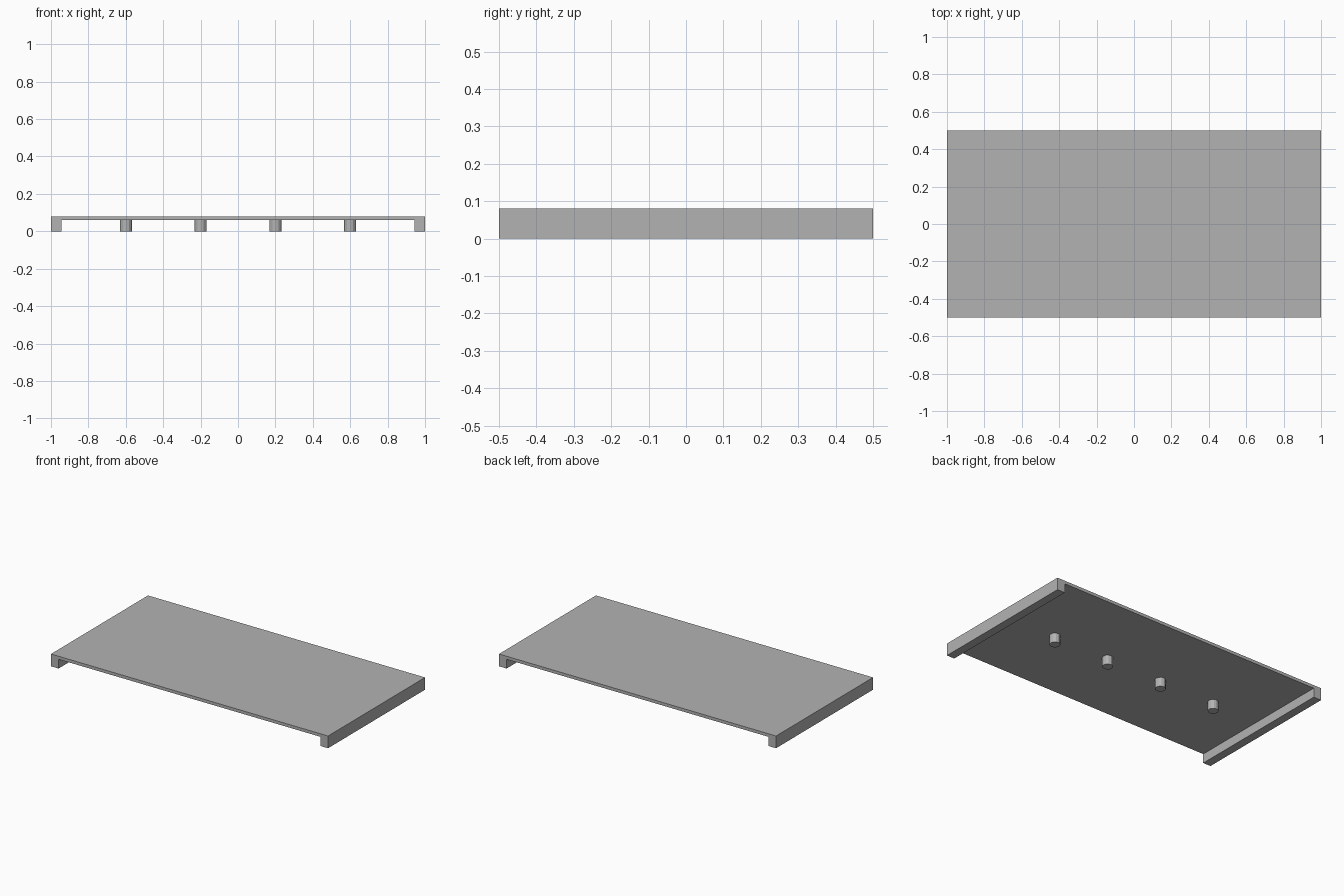
import bpy

cube = bpy.data.objects.get("Cube")
if cube:
    bpy.data.objects.remove(cube, do_unlink=True)

WIDTH, DEPTH, HEIGHT = 2.0, 1.0, 0.08
RIM, TOP = 0.055, 0.02          # side rail width, panel thickness
UNDERSIDE = HEIGHT - TOP

grey = bpy.data.materials.new("plain grey")
grey.use_nodes = True
colour = (0.45, 0.45, 0.45, 1)
grey.diffuse_color = colour
grey.node_tree.nodes["Principled BSDF"].inputs["Base Color"].default_value = colour


def extrude_profile(name, profile, depth):
    """Extrude an x/z outline along y, centred on y = 0."""
    n = len(profile)
    verts = [(x, y, z) for y in (-depth / 2, depth / 2) for x, z in profile]
    faces = [tuple(range(n)), tuple(reversed(range(n, 2 * n)))]
    for i in range(n):
        j = (i + 1) % n
        faces.append((j, i, i + n, j + n))
    mesh = bpy.data.meshes.new(name)
    mesh.from_pydata(verts, [], faces)
    mesh.materials.append(grey)
    obj = bpy.data.objects.new(name, mesh)
    bpy.context.collection.objects.link(obj)
    return obj


# Panel with a downturned rail at each end, as one channel section
half = WIDTH / 2
left = [(half - RIM, UNDERSIDE), (half - RIM, 0), (half, 0), (half, HEIGHT)]
right = [(-x, z) for x, z in reversed(left)]
extrude_profile("panel_with_side_rails", left + right, DEPTH)

# Row of faceted pegs under the panel
for i, x in enumerate((-0.6, -0.2, 0.2, 0.6)):
    bpy.ops.mesh.primitive_cylinder_add(
        vertices=12, radius=0.032, depth=UNDERSIDE, location=(x, 0, UNDERSIDE / 2))
    peg = bpy.context.object
    peg.name = f"peg_{i + 1}"
    peg.data.materials.append(grey)
